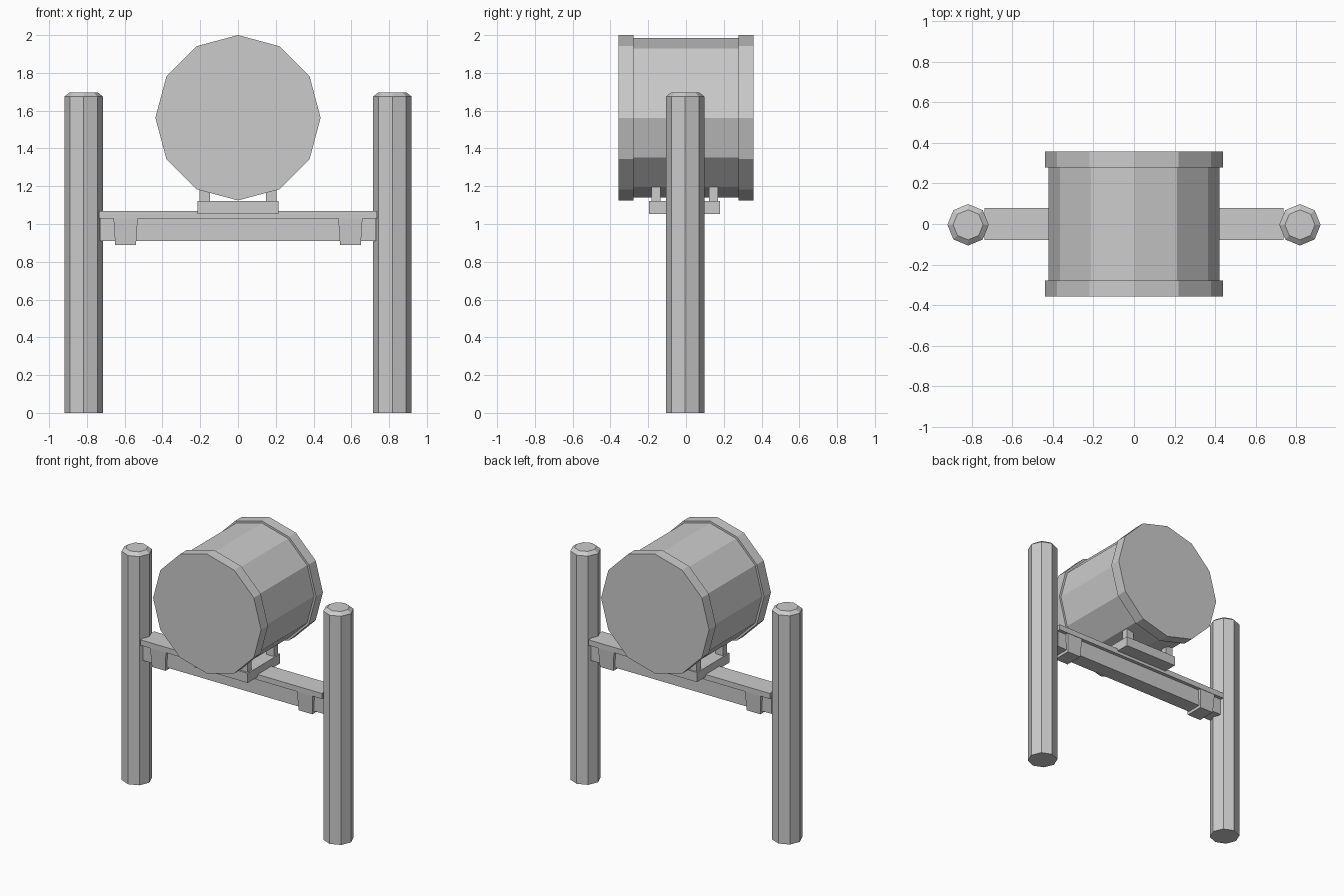
import bpy, bmesh
from math import radians, cos, sin, tau

if "Cube" in bpy.data.objects:
    bpy.data.objects.remove(bpy.data.objects["Cube"])


def make_object(name, bm):
    bmesh.ops.recalc_face_normals(bm, faces=bm.faces)
    mesh = bpy.data.meshes.new(name)
    bm.to_mesh(mesh)
    bm.free()
    obj = bpy.data.objects.new(name, mesh)
    bpy.context.collection.objects.link(obj)
    return obj


def box(name, x, y, z, bottom_scale=(1, 1)):
    """Box from (min, max) ranges; the bottom may be narrowed."""
    bm = bmesh.new()
    bmesh.ops.create_cube(bm, size=1)
    for v in bm.verts:
        sx, sy = bottom_scale if v.co.z < 0 else (1, 1)
        v.co.x = sum(x) / 2 + v.co.x * sx * (x[1] - x[0])
        v.co.y = sum(y) / 2 + v.co.y * sy * (y[1] - y[0])
        v.co.z = sum(z) / 2 + v.co.z * (z[1] - z[0])
    return make_object(name, bm)


def turned(name, profile, sides, location, tilt=0):
    """Faceted solid from (radius, height) rings, capped at both ends."""
    bm = bmesh.new()
    rings = [[bm.verts.new((r * cos(tau * i / sides), r * sin(tau * i / sides), h))
              for i in range(sides)] for r, h in profile]
    for a, b in zip(rings, rings[1:]):
        for i in range(sides):
            j = (i + 1) % sides
            bm.faces.new((a[i], a[j], b[j], b[i]))
    bm.faces.new(rings[0])
    bm.faces.new(rings[-1])
    obj = make_object(name, bm)
    obj.location = location
    obj.rotation_euler.x = tilt
    return obj


# Drum lying along y, with a raised rim at each end
R, B = 0.4375, 0.422
turned("drum", [(R, -0.358), (R, -0.278), (B, -0.278), (B, 0.278), (R, 0.278), (R, 0.358)],
       12, (0, 0, 1.5625), radians(90))

# Crossbeam with its overhanging plank
box("plank", (-0.735, 0.735), (-0.08, 0.08), (1.03, 1.07))
box("crossbeam", (-0.73, 0.73), (-0.055, 0.055), (0.91, 1.03))

# Cradle slab under the drum
box("cradle", (-0.215, 0.215), (-0.195, 0.18), (1.052, 1.122))

for side, s in (("left", -1), ("right", 1)):
    # Octagonal posts with chamfered tops
    turned(side + "_post", [(0.102, 0), (0.102, 1.675), (0.074, 1.697)], 8, (s * 0.817, -0.004, 0))
    # Tapered brackets around the crossbeam
    c = s * 0.595
    box(side + "_bracket", (c - 0.064, c + 0.064), (-0.077, 0.077), (0.89, 1.03), (0.86, 0.88))
    # Pegs holding the drum
    p = s * 0.176
    for end, y in (("front", -0.158), ("back", 0.145)):
        box(f"{side}_{end}_peg", (p - 0.029, p + 0.029), (y - 0.024, y + 0.024), (1.11, 1.195))
